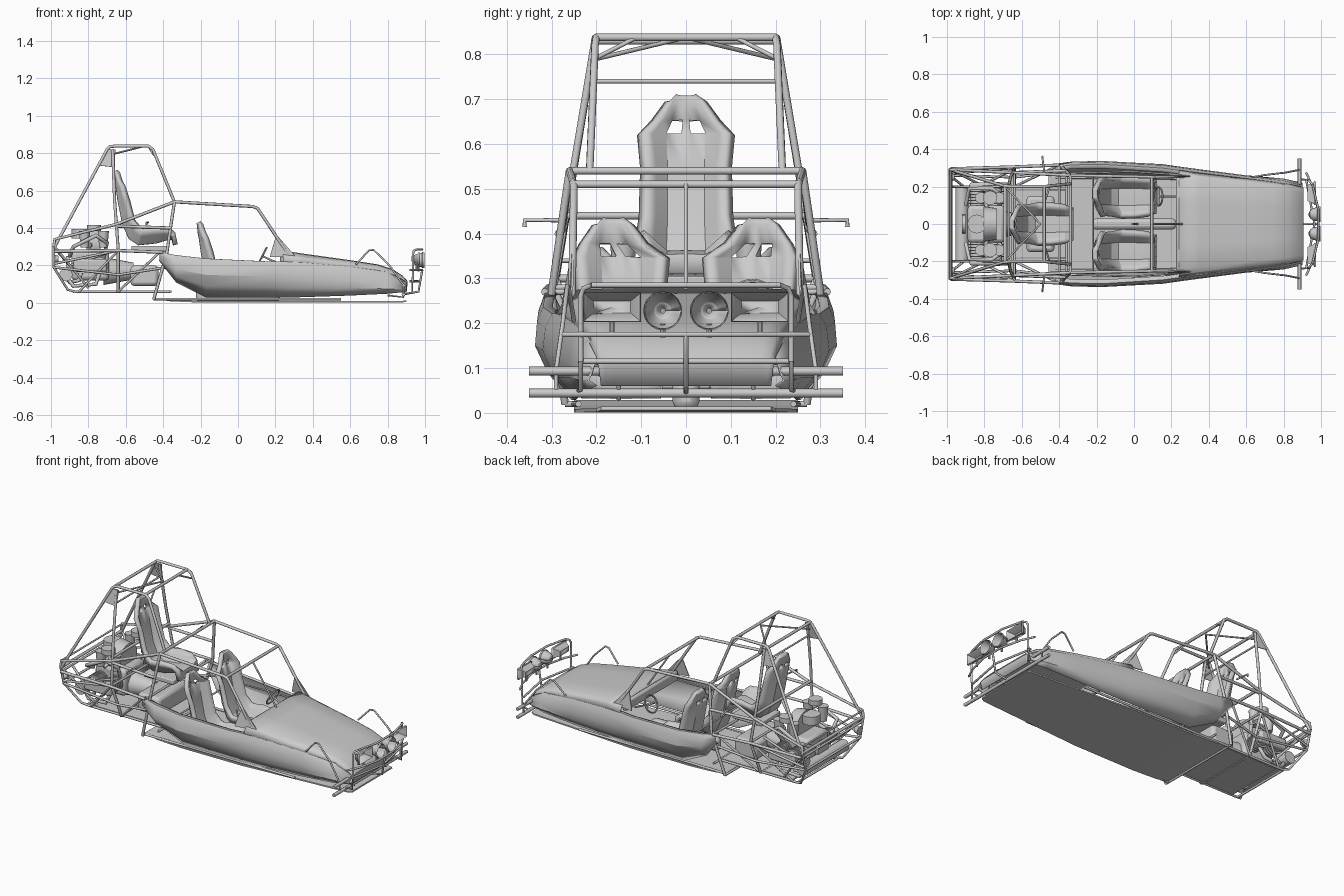
import bpy, math
from mathutils import Vector

def smooth(o, name):
    o.name = name
    bpy.ops.object.select_all(action='DESELECT')
    o.select_set(True)
    bpy.context.view_layer.objects.active = o
    bpy.ops.object.shade_smooth_by_angle(angle=math.radians(28))
    return o

def mesh(name, verts, faces, thick=0.0, flat=False):
    me = bpy.data.meshes.new(name)
    me.from_pydata(verts, [], faces)
    o = bpy.data.objects.new(name, me)
    bpy.context.collection.objects.link(o)
    if not flat:
        smooth(o, name)
    if thick:
        m = o.modifiers.new("thick", 'SOLIDIFY')
        m.thickness, m.offset = thick, 0
    return o

def loft(name, rows, thick=0.0, skip=(), flat=False):
    n = len(rows[0])
    faces = [(i*n+j, i*n+j+1, (i+1)*n+j+1, (i+1)*n+j)
             for i in range(len(rows)-1) for j in range(n-1) if (i, j) not in skip]
    return mesh(name, [p for r in rows for p in r], faces, thick, flat)

def flip(pts):
    return [(x, -y, z) for x, y, z in pts]

def tubes(name, mirrored, single=(), r=0.007):
    cu = bpy.data.curves.new(name, 'CURVE')
    cu.dimensions = '3D'
    cu.bevel_depth, cu.bevel_resolution, cu.use_fill_caps = r, 2, True
    for path in list(mirrored) + [flip(p) for p in mirrored] + list(single):
        s = cu.splines.new('POLY')
        s.points.add(len(path)-1)
        for p, c in zip(s.points, path):
            p.co = (*c, 1)
    o = bpy.data.objects.new(name, cu)
    bpy.context.collection.objects.link(o)
    return o

def cross(x, y, z):
    return [(x, -y, z), (x, y, z)]

def box(name, c, size, bevel=0.006):
    bpy.ops.mesh.primitive_cube_add(size=1, location=c)
    o = bpy.context.object
    o.scale = size
    bpy.ops.object.transform_apply(location=False, rotation=False, scale=True)
    smooth(o, name)
    if bevel:
        m = o.modifiers.new("bevel", 'BEVEL')
        m.width, m.segments = bevel, 2
    return o

def cone(name, c, axis, r1, r2, d, n=20):
    bpy.ops.mesh.primitive_cone_add(vertices=n, radius1=r1, radius2=r2, depth=d, location=c)
    o = bpy.context.object
    o.rotation_euler = Vector(axis).to_track_quat('Z', 'Y').to_euler()
    return smooth(o, name)

# Side body panels: x, low (y, z), belly (y, z), rim (y, z)
stations = [
    (-.42, .305, .225, .312, .25, .305, .27), (-.33, .27, .11, .332, .18, .315, .253),
    (-.17, .255, .03, .335, .15, .318, .235), (.15, .25, .03, .318, .14, .298, .22),
    (.3, .245, .03, .297, .13, .278, .22), (.6, .235, .04, .258, .12, .242, .192),
    (.8, .222, .05, .236, .10, .216, .165), (.9, .20, .06, .212, .085, .19, .11)]
for side in (1, -1):
    rows = []
    for x, a, b, c, d, e, f in stations:
        r = [(x, a, b), (x, (a+c)/2+.012, (b+d)/2), (x, c, d), (x, (c+e)/2+.004, (d+f)/2+.01),
             (x, e, f), (x, e-.02, f)]
        rows.append(r if side > 0 else flip(r))
    loft("side_panel", rows, .004)

# Hood: flat top with dropped edges, and nose
hood = [(.24, .287, .22, .058), (.35, .272, .215, .046), (.6, .242, .192, .034), (.75, .223, .173, .03),
        (.83, .212, .15, .026), (.88, .20, .125, .018), (.905, .195, .105, .01), (.90, .19, .06, .0)]
fr = (-1, -.94, -.84, -.4, 0, .4, .84, .94, 1)
loft("hood", [[(x, f*w, z+k*(1-abs(f)**14)) for f in fr] for x, w, z, k in hood], .004)

# Floor pans
floor = [(.9, .19, .010), (.88, .20, .006), (.2, .247, .005), (-.2, .25, .005), (-.36, .25, .012), (-.45, .25, .025)]
loft("floor_pan", [[(x, f*w, z) for f in (-1, 0, 1)] for x, w, z in floor], .008, flat=True)
box("rear_floor_pan", (-.6, 0, .06), (.48, .36, .008), 0)
box("dashboard", (.24, 0, .245), (.03, .5, .06), .012)
box("centre_tunnel", (0, 0, .045), (.45, .06, .08), .02)

# Roll cage
tubes("roll_cage", [
    [(-.98, .29, .30), (-.70, .205, .82), (-.685, .203, .835), (-.66, .2, .838), (-.48, .2, .838),
     (-.455, .203, .82), (-.34, .215, .54)],
    [(-.67, .205, .82), (-.66, .25, .55), (-.64, .295, .28), (-.64, .20, .06)],
    [(-.34, .26, .54), (.08, .252, .515), (.105, .25, .505), (.28, .255, .24)],
    [(-.34, .26, .54), (-.38, .30, .27), (-.45, .27, .02)],
    [(-.34, .26, .54), (-.65, .275, .42), (-.98, .29, .34), (-.985, .29, .30)],
    [(-.98, .295, .275), (-.65, .305, .28), (-.4, .315, .27)],
    [(-.65, .275, .41), (-.36, .285, .40)]],
    [cross(-.48, .2, .838), cross(-.69, .2, .83), cross(-.34, .26, .54), cross(.095, .252, .51),
     cross(-.98, .29, .30), cross(-.65, .27, .44)], .0085)
tubes("cage_braces", [
    [(-.45, .204, .79), (-.48, .11, .838)], [(-.69, .2, .79), (-.5, 0, .838)],
    [(-.48, .28, .43), (-.49, .36, .43), (-.49, .36, .415)],
    [(-.40, .27, .2), (0, .28, .2), (.26, .26, .21)]],
    [cross(-.67, .21, .74), [(.1, 0, .51), (.26, 0, .27)], cross(-.98, .29, .34), cross(-.22, .27, .2)], .005)

# Gusset plates at the hoop and windshield corners
for s in (1, -1):
    mesh("hoop_gusset", [(-.70, s*.205, .82), (-.655, s*.205, .82), (-.66, s*.22, .725), (-.75, s*.222, .735)],
         [(0, 1, 2, 3)], .004, True)
    mesh("windshield_gusset", [(.17, s*.275, .245), (.205, s*.252, .365), (.31, s*.255, .245)],
         [(0, 1, 2)], .005, True)

# Rear frame: wide rails tapering to a narrow lower frame
tubes("rear_frame", [
    [(-.985, .29, .30), (-.985, .26, .19), (-.91, .20, .07), (-.87, .19, .06), (-.36, .19, .06)],
    [(-.985, .26, .19), (-.64, .25, .15), (-.38, .28, .19)], [(-.64, .295, .28), (-.85, .19, .06)],
    [(-.64, .20, .06), (-.42, .305, .27)], [(-.98, .27, .21), (-.64, .30, .28)],
    [(-.98, .29, .30), (-.80, .20, .08)], [(-.45, .25, .02), (.55, .24, .02)],
    [(-.66, .2, .28), (-.9, .2, .2), (-.97, .2, .28)]],
    [cross(-.985, .26, .19), cross(-.88, .19, .06), cross(-.64, .20, .06), cross(-.36, .25, .06),
     cross(-.64, .3, .28), cross(-.45, .27, .02), cross(-.4, .31, .27), cross(-.98, .29, .275)])

# Seats: x, z, half width, bolster direction x and z
seat_rows = [(-.655, .705, .025, 0, 0), (-.652, .695, .042, .01, 0), (-.648, .652, .072, .02, 0),
             (-.642, .622, .102, .03, 0), (-.632, .55, .094, .045, 0), (-.608, .43, .096, .05, .01),
             (-.575, .35, .102, .05, .05), (-.53, .32, .107, .02, .07), (-.44, .33, .105, 0, .07),
             (-.37, .35, .098, 0, .045), (-.345, .345, .093, 0, .025), (-.335, .31, .088, 0, 0)]
cols = ((-1, 1), (-.8, .6), (-.48, 0), (-.1, 0), (.1, 0), (.48, 0), (.8, .6), (1, 1))
for name, dx, y0, dz in (("rear_seat", 0, 0, 0), ("driver_seat", .445, .145, -.275), ("passenger_seat", .445, -.145, -.275)):
    rows = [[(x+dx+b*bx, y0*(1.12 if i < 3 else 1)+f*w, z+dz+b*bz) for f, b in cols]
            for i, (x, z, w, bx, bz) in enumerate(seat_rows)]
    loft(name, rows, .026, skip={(2, 2), (2, 4)})
box("rear_seat_base", (-.47, 0, .29), (.2, .18, .03))

# Steering
bpy.ops.mesh.primitive_torus_add(location=(.13, .148, .25), rotation=(0, -1.1, 0), major_radius=.05,
                                 minor_radius=.005, major_segments=24, minor_segments=8)
smooth(bpy.context.object, "steering_wheel")
tubes("steering_column", [], [[(.13, .148, .25), (.24, .148, .20)], [(.13, .1, .25), (.13, .196, .25)],
                              [(.02, 0, .08), (-.01, 0, .19)]], .005)

# Engine
box("engine_block", (-.79, 0, .2), (.2, .2, .16), .02)
cone("fan_housing", (-.77, 0, .31), (1, 0, 0), .095, .085, .07, 24)
cone("gearbox", (-.64, 0, .17), (1, 0, 0), .075, .045, .16)
cone("air_filter", (-.84, 0, .37), (0, 0, 1), .05, .05, .05)
cone("pulley", (-.91, 0, .2), (1, 0, 0), .05, .05, .02)
cone("muffler", (-.92, 0, .15), (0, 1, 0), .035, .035, .4)
box("fuel_tank", (-.5, 0, .145), (.15, .3, .11), .02)
for s in (1, -1):
    for x in (-.84, -.74):
        for k in range(5):
            cone("cylinder_fin", (x, s*(.11+.016*k), .2), (0, 1, 0), .045, .045, .007, 16)
        cone("cylinder", (x, s*.15, .2), (0, 1, 0), .035, .035, .11, 16)
        cone("carburettor", (x+.02, s*.14, .34), (0, 0, 1), .022, .03, .09, 16)
    box("rocker_cover", (-.79, s*.205, .2), (.18, .035, .07), .012)
    cone("air_cleaner", (-.77, s*.14, .4), (0, 0, 1), .038, .038, .03)
    cone("tail_lamp", (-.975, s*.25, .235), (-1, 0, 0), .016, .026, .03, 16)
tubes("exhaust_pipes", [
    [(-.84, .16, .16), (-.85, .17, .12), (-.9, .15, .11), (-.92, .12, .14)],
    [(-.74, .16, .16), (-.76, .18, .1), (-.88, .17, .09), (-.92, .16, .14)],
    [(-.79, 0, .28), (-.79, .1, .31), (-.8, .14, .29)],
    [(-.72, .1, .24), (-.70, .15, .32), (-.76, .19, .36), (-.88, .19, .3), (-.9, .1, .25)]], [], .011)

# Front bumper, light frame and hood-side hoops
tubes("front_bumper", [], [cross(.885, .35, .093), cross(.885, .35, .044)], .01)
tubes("bumper_posts", [
    [(.885, .15, .1), (.885, .15, .03), (.8, .15, .04)], [(.885, .29, .1), (.885, .29, .035)],
    [(.885, .24, .05), (.93, .235, .05), (.935, .235, .175)],
    [(.63, .25, .205), (.70, .262, .28), (.725, .265, .283), (.81, .275, .2), (.885, .29, .095)]], [], .005)
tubes("light_frame", [[(.935, .235, .115), (.935, .235, .26), (.94, .228, .278), (.955, .21, .285)]], [
    [(.955, -.21, .285), (.985, -.08, .285), (.985, .08, .285), (.955, .21, .285)],
    [(.92, -.275, .175), (.955, -.2, .175), (.985, -.07, .175), (.985, .07, .175), (.955, .2, .175), (.92, .275, .175)],
    [(.92, -.24, .115), (.965, 0, .115), (.92, .24, .115)], [(.985, 0, .175), (.965, 0, .06), (.88, 0, .045)]], .006)

# Lamps: open reflector bowls
for s in (1, -1):
    bowl = [(.935, .006), (.942, .02), (.96, .032), (.985, .037), (.995, .04), (.985, .042)]
    loft("round_lamp", [[(x, s*.052+r*math.cos(i*math.pi/10), .228+r*math.sin(i*math.pi/10)) for i in range(21)]
                        for x, r in bowl], .003)
    tray = [(.93, 0, 0), (.93, .042, .014), (.965, .058, .027), (.972, .062, .031), (.962, .063, .032)]
    loft("square_lamp", [[(x, s*.165+a*w, .236+b*h) for a, b in ((-1, -1), (1, -1), (1, 1), (-1, 1), (-1, -1))]
                         for x, w, h in tray], .003)
    cone("lamp_stem", (.965, s*.052, .183), (0, 0, 1), .006, .006, .03, 10)
    cone("lamp_stem", (.955, s*.165, .19), (0, 0, 1), .006, .006, .03, 10)
